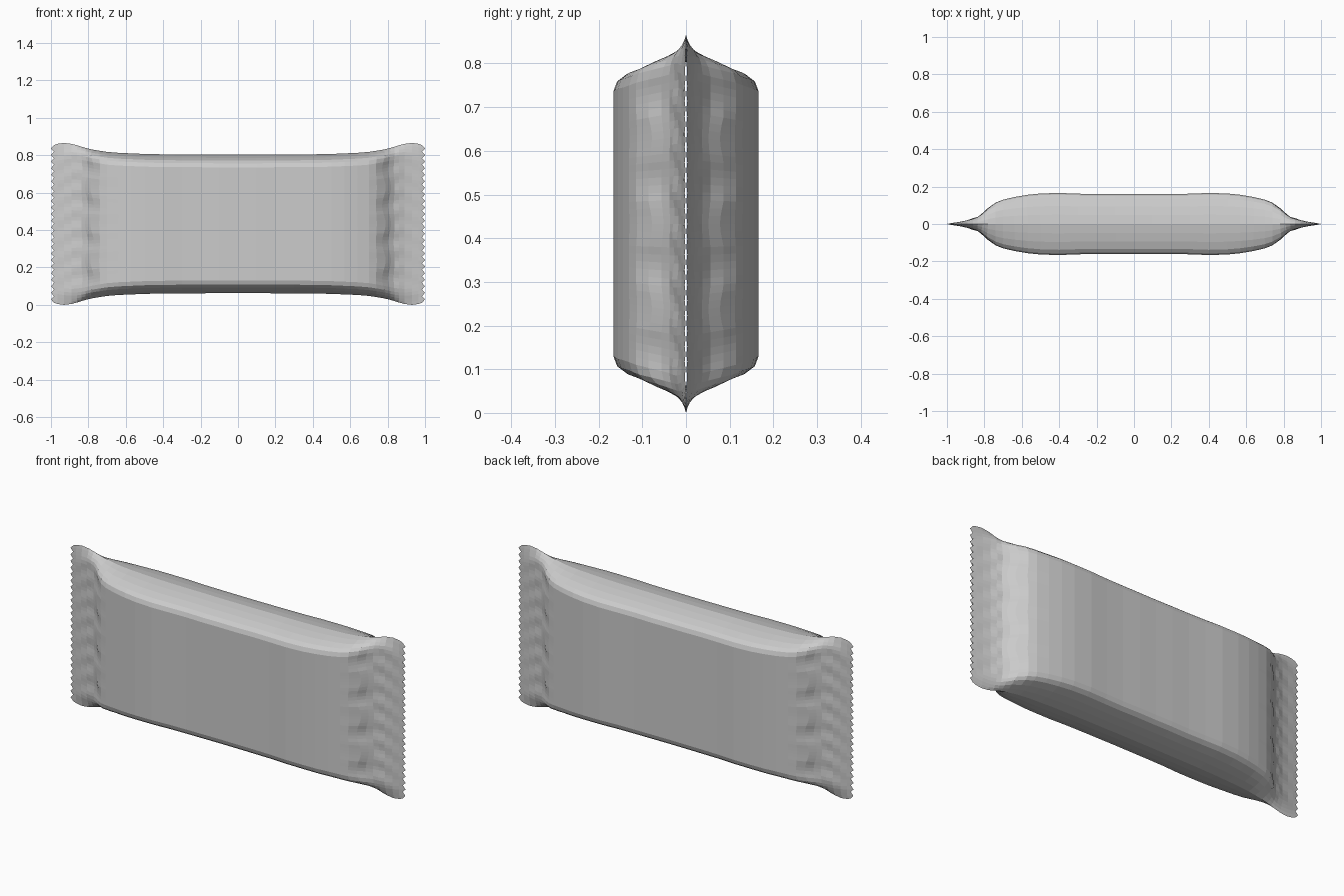
import bpy, bmesh, math

if "Cube" in bpy.data.objects:
    bpy.data.objects.remove(bpy.data.objects["Cube"])

MID = 0.435   # height of the centre line
# stations from the middle outwards: x, half thickness, half height
STATIONS = [(0, .160, .370), (.1, .161, .370), (.2, .160, .371), (.3, .162, .371),
            (.4, .166, .372), (.5, .163, .374), (.57, .156, .377), (.64, .144, .380),
            (.70, .130, .385), (.74, .114, .391), (.78, .086, .398), (.81, .056, .405),
            (.835, .038, .412), (.86, .029, .420), (.89, .019, .428), (.93, .011, .433),
            (.965, .006, .428), (.99, .0025, .421)]
U = [0, .30, .58, .83, .95, 1]            # thickness share on the rounded long edges
DROP = [0, .007, .017, .031, .046, .068]  # distance below the long edge
FLAT = 38                                 # rows on the broad faces


def half_rows(x, h):
    """Rows from bottom edge to top edge: (height offset, thickness share)."""
    e = min(1, max(0, (x - .82) / .12))
    step = 2 * h / (FLAT + 10)
    d = [a * (1 - e) + step * i * e for i, a in enumerate(DROP)]
    low = [(-h + a, u) for a, u in zip(d, U)]
    z0 = low[-1][0]
    flat = [(z0 - 2 * z0 * k / FLAT, 1) for k in range(1, FLAT)]
    return low + flat + [(-z, u) for z, u in reversed(low)]


def ring(bm, side, x, t, h):
    """One closed cross-section with gathered folds and a toothed end."""
    rows = half_rows(x, h)
    n = len(rows)
    fold = math.exp(-((x - .79) / .04) ** 2)
    front, back = [], []
    for i, (z, u) in enumerate(rows):
        wave = math.cos(2 * math.pi * z / .195)
        px = x + .010 * fold * wave * u
        tt = t * (1 - .10 * fold * max(0, wave) * u)
        if x > .98:
            px = 1.0 if i % 2 else .984
            tt = .001 if i % 2 else .003
        elif x > .85:
            tt *= 1 + .10 * math.sin(z * 61 + x * 40)
        front.append(bm.verts.new((side * px, -tt * u, MID + z)))
        if 0 < i < n - 1:
            back.append(bm.verts.new((side * px, tt * u, MID + z)))
    return front + back[::-1]


# wrapper: film lofted through all sections, crimped at both ends
bm = bmesh.new()
rings = [ring(bm, -1, *s) for s in reversed(STATIONS[1:])]
rings += [ring(bm, 1, *s) for s in STATIONS]
for a, b in zip(rings, rings[1:]):
    for i in range(len(a)):
        j = (i + 1) % len(a)
        bm.faces.new((a[i], b[i], b[j], a[j]))
bmesh.ops.recalc_face_normals(bm, faces=bm.faces)
low = min(v.co.z for v in bm.verts)
for v in bm.verts:
    v.co.z -= low
mesh = bpy.data.meshes.new("wrapper")
bm.to_mesh(mesh)
bm.free()
wrapper = bpy.data.objects.new("wrapper", mesh)
bpy.context.collection.objects.link(wrapper)
